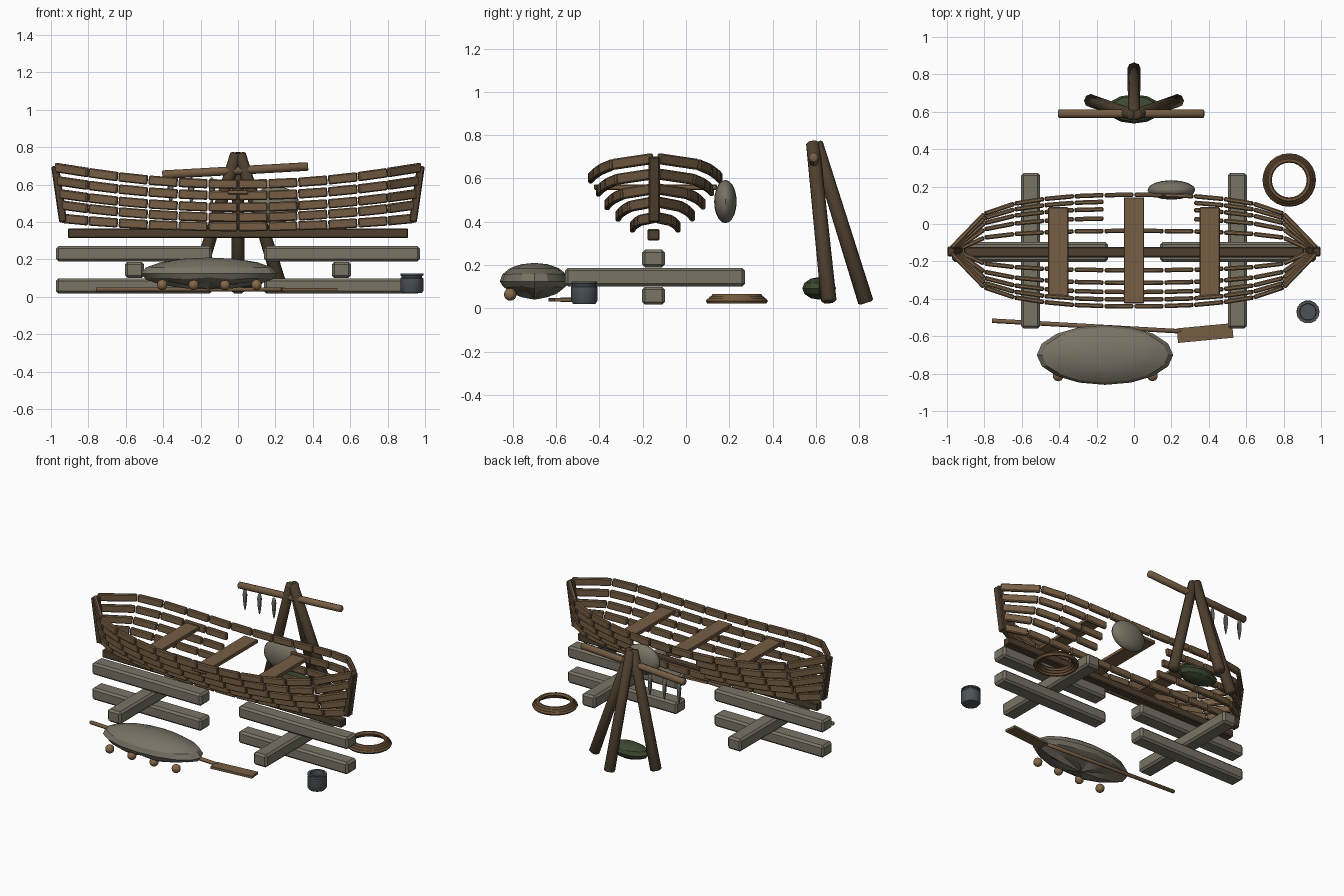
import bpy, bmesh, math
from mathutils import Vector, Matrix

if "Cube" in bpy.data.objects:
    bpy.data.objects.remove(bpy.data.objects["Cube"])


def material(name, r, g, b):
    m = bpy.data.materials.new(name)
    m.use_nodes = True
    m.diffuse_color = (r, g, b, 1)
    node = m.node_tree.nodes["Principled BSDF"]
    node.inputs["Base Color"].default_value = (r, g, b, 1)
    node.inputs["Roughness"].default_value = 0.9
    return m


PLANK = material("plank wood", 0.18, 0.11, 0.057)
DARK = material("dark wood", 0.075, 0.05, 0.028)
STONE = material("weathered grey", 0.19, 0.172, 0.13)
HIDE = material("hide grey", 0.19, 0.17, 0.13)
ROPE = material("rope brown", 0.17, 0.095, 0.045)
FLOAT = material("float tan", 0.24, 0.14, 0.065)
IRON = material("bucket iron", 0.075, 0.088, 0.1)
GREEN = material("net green", 0.045, 0.066, 0.03)
FISH = material("fish grey", 0.14, 0.15, 0.12)


def finish(bm, name, mat, smooth=None):
    bmesh.ops.recalc_face_normals(bm, faces=bm.faces)
    me = bpy.data.meshes.new(name)
    bm.to_mesh(me)
    bm.free()
    me.materials.append(mat)
    ob = bpy.data.objects.new(name, me)
    bpy.context.collection.objects.link(ob)
    if smooth:
        bpy.ops.object.select_all(action="DESELECT")
        ob.select_set(True)
        bpy.context.view_layer.objects.active = ob
        bpy.ops.object.shade_smooth_by_angle(angle=math.radians(smooth))
    return ob


def along(p, q):
    """Matrix at the middle of p-q with local x along it and local z upward."""
    x = (q - p).normalized()
    y = (Vector((0, 1, 0)) if abs(x.z) > 0.9 else Vector((0, 0, 1)).cross(x)).normalized()
    z = x.cross(y).normalized()
    y = z.cross(x)
    m = Matrix((x, y, z)).transposed().to_4x4()
    m.translation = (p + q) / 2
    return m


def bar(bm, p, q, width, height, bevel=0.006):
    p, q = Vector(p), Vector(q)
    m = along(p, q) @ Matrix.Diagonal(((q - p).length, width, height, 1))
    verts = bmesh.ops.create_cube(bm, size=1, matrix=m)["verts"]
    if bevel:
        edges = list({e for v in verts for e in v.link_edges})
        bmesh.ops.bevel(bm, geom=edges, offset=bevel, segments=1, affect="EDGES")


def beam(name, mat, p, q, width, height, bevel=0.006):
    bm = bmesh.new()
    bar(bm, p, q, width, height, bevel)
    return finish(bm, name, mat)


def pole(name, mat, p, q, r1, r2, sides=8):
    p, q = Vector(p), Vector(q)
    m = along(p, q) @ Matrix.Rotation(math.pi / 2, 4, "Y")
    bm = bmesh.new()
    bmesh.ops.create_cone(bm, cap_ends=True, segments=sides, radius1=r1, radius2=r2,
                          depth=(q - p).length, matrix=m)
    caps = [e for f in bm.faces if len(f.verts) > 4 for e in f.edges]
    bmesh.ops.bevel(bm, geom=caps, offset=r1 * 0.2, segments=1, affect="EDGES")
    return finish(bm, name, mat, 50)


def blob(name, mat, centre, radii, u=12, v=8, smooth=40, shape=None):
    bm = bmesh.new()
    bmesh.ops.create_uvsphere(bm, u_segments=u, v_segments=v, radius=1)
    for vert in bm.verts:
        if shape:
            shape(vert.co)
        vert.co = Vector(a * b for a, b in zip(vert.co, radii)) + Vector(centre)
    return finish(bm, name, mat, smooth)


# Hull: five rows of short planks per side, curved in plan and in sheer
CY = -0.142
PLAN = [1, 0.995, 0.975, 0.925, 0.84, 0.66, 0.04]
ROWS = [(0.298, 0.602, 0.09), (0.262, 0.541, 0.08), (0.222, 0.479, 0.073),
        (0.172, 0.425, 0.067), (0.105, 0.375, 0.045)]


def hull_point(row, i, side):
    half, z, rise = ROWS[row]
    k = abs(i)
    x = 0.16 * k if k < 6 else 0.978 - 0.009 * row
    return Vector((math.copysign(x, i), CY + side * half * PLAN[k], z + rise * (k / 6) ** 2))


for side, label in ((-1, "front"), (1, "back")):
    for row in range(5):
        bm = bmesh.new()
        for i in range(-6, 6):
            # Broken opening in the back side
            if side > 0 and 0 < row < 4 and -1 <= i <= 1:
                continue
            p, q = hull_point(row, i, side), hull_point(row, i + 1, side)
            gap = (q - p).normalized() * 0.003
            bar(bm, p + gap, q - gap, 0.024, 0.05)
        finish(bm, f"{label}_planks_{row + 1}", PLANK)

beam("keel", DARK, (-0.91, CY - 0.008, 0.34), (0.91, CY - 0.008, 0.34), 0.056, 0.052)
for s, label in ((-1, "right"), (1, "left")):
    beam(f"{label}_stem", DARK, (s * 0.935, CY - 0.005, 0.40),
         (s * 0.978, CY - 0.005, 0.70), 0.052, 0.042)

# Seats across the hull
for x, y0, y1 in ((-0.405, -0.385, 0.09), (0, -0.425, 0.143), (0.405, -0.385, 0.09)):
    beam("seat", PLANK, (x, y0, 0.56), (x, y1, 0.56), 0.107, 0.025, 0.004)

# Supporting beams stacked under each end
for s, label in ((-1, "right"), (1, "left")):
    for z in (0.058, 0.23):
        beam(f"{label}_long_beam", STONE, (s * 0.14, -0.15, z), (s * 0.972, -0.15, z),
             0.105, 0.082, 0.013)
    beam(f"{label}_cross_beam", STONE, (s * 0.553, -0.558, 0.144), (s * 0.553, 0.272, 0.144),
         0.102, 0.086, 0.013)

# Tripod with drying pole
for foot in ((-0.235, 0.66, 0.03), (0.235, 0.66, 0.03), (0, 0.832, 0.025)):
    top = (foot[0] * 0.04, 0.585 if foot[0] else 0.6, 0.768)
    pole("tripod_leg", DARK, foot, top, 0.036, 0.031)
pole("drying_pole", PLANK, (-0.405, 0.59, 0.653), (0.375, 0.59, 0.697), 0.023, 0.023)


# Hanging fish, thicker near the top
def fish_shape(co):
    taper = 0.75 + 0.35 * co.z
    co.x *= taper
    co.y *= taper


for x in (-0.36, -0.25, -0.14):
    blob("hanging_fish", FISH, (x, 0.59, 0.565), (0.021, 0.014, 0.075), 8, 6, 40, fish_shape)

# Net heap and patch on the broken side
blob("net_heap", GREEN, (0, 0.615, 0.092), (0.145, 0.078, 0.052), 12, 6, 20)
blob("side_bundle", STONE, (0.2, 0.182, 0.493), (0.128, 0.052, 0.1), 16, 10, 50)


# Covered heap with an uneven hem
def heap_shape(co):
    if co.z < -0.2:
        co.z *= 0.82 + 0.18 * math.cos(6 * math.atan2(co.y, co.x))


blob("covered_heap", HIDE, (-0.155, -0.7, 0.125), (0.365, 0.16, 0.085), 16, 8, 25, heap_shape)
for i in range(4):
    blob("float", FLOAT, (-0.405 + 0.168 * i, -0.812, 0.064), (0.029, 0.029, 0.029), 10, 8, 60)

# Oar lying on the ground
pole("oar_shaft", PLANK, (-0.76, -0.517, 0.04), (0.25, -0.574, 0.04), 0.012, 0.012, 6)
beam("oar_blade", PLANK, (0.232, -0.597, 0.04), (0.528, -0.569, 0.04), 0.078, 0.016, 0)


# Turned shapes: coil of rope and bucket
def lathe(name, mat, profile, centre, steps, closed, smooth):
    bm = bmesh.new()
    vs = [bm.verts.new((r, 0, z)) for r, z in profile]
    es = [bm.edges.new(pair) for pair in zip(vs, vs[1:] + vs[:1] if closed else vs[1:])]
    bmesh.ops.spin(bm, geom=vs + es, cent=(0, 0, 0), axis=(0, 0, 1),
                   angle=math.tau, steps=steps, use_merge=True)
    bmesh.ops.remove_doubles(bm, verts=bm.verts, dist=0.0001)
    bmesh.ops.translate(bm, verts=bm.verts, vec=centre)
    return finish(bm, name, mat, smooth)


for i in range(3):
    ring = [(0.13 - 0.012 * i + 0.013 * math.cos(a * math.tau / 6),
             0.013 * math.sin(a * math.tau / 6)) for a in range(6)]
    lathe("rope_coil", ROPE, ring, (0.83, 0.235, 0.033 + 0.011 * i), 24, True, 40)

bucket = [(0, 0.02), (0.053, 0.02), (0.062, 0.035), (0.062, 0.098), (0.055, 0.104), (0.055, 0.112),
          (0.061, 0.114), (0.061, 0.124), (0.045, 0.124), (0.043, 0.09), (0, 0.09)]
lathe("bucket", IRON, bucket, (0.93, -0.47, 0), 14, False, 35)
